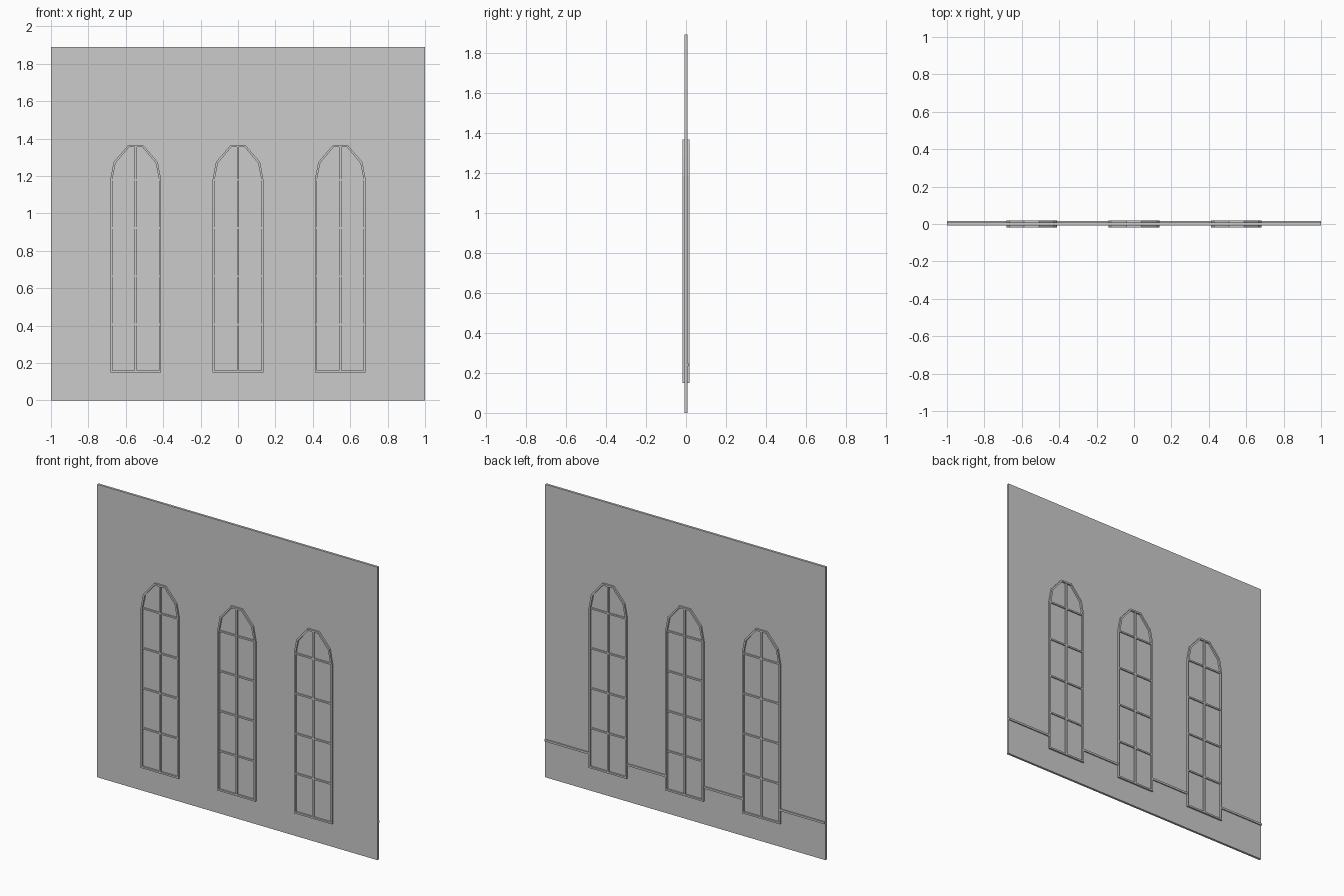
import bpy
import bmesh

cube = bpy.data.objects.get("Cube")
if cube:
    bpy.data.objects.remove(cube, do_unlink=True)

stone = bpy.data.materials.new("light_grey")
stone.use_nodes = True
grey = (0.6, 0.6, 0.6, 1)
stone.diffuse_color = grey
stone.node_tree.nodes["Principled BSDF"].inputs["Base Color"].default_value = grey


def add_object(name, bm):
    bmesh.ops.recalc_face_normals(bm, faces=bm.faces)
    mesh = bpy.data.meshes.new(name)
    bm.to_mesh(mesh)
    bm.free()
    mesh.materials.append(stone)
    obj = bpy.data.objects.new(name, mesh)
    bpy.context.collection.objects.link(obj)
    return obj


def box(name, x, y, z):
    """Box from (low, high) ranges along each axis."""
    bm = bmesh.new()
    bmesh.ops.create_cube(bm, size=1)
    for v in bm.verts:
        v.co = [sum(r) / 2 + c * (r[1] - r[0]) for c, r in zip(v.co, (x, y, z))]
    return add_object(name, bm)


def ring(name, outer, inner, centre, depth):
    """Closed frame between two outlines, extruded to both sides of the wall."""
    bm = bmesh.new()
    loops = [[bm.verts.new((centre + x, y, z)) for x, z in outline]
             for outline, y in ((outer, -depth), (inner, -depth), (inner, depth), (outer, depth))]
    n = len(outer)
    for k in range(4):
        a, b = loops[k], loops[(k + 1) % 4]
        for i in range(n):
            j = (i + 1) % n
            bm.faces.new((a[i], a[j], b[j], b[i]))
    return add_object(name, bm)


def arch(half, bottom, top, inset):
    """Pointed outline with a clipped top, mirrored about its centre."""
    side = [(half - inset, bottom + inset), (half - inset, 1.18),
            (half - 0.018 - inset, 1.275 - inset * 0.5), (0.04 - inset * 0.4, top - inset)]
    return side + [(-x, z) for x, z in reversed(side)]


WALL = 0.0075
FRAME = 0.0185
BAR = 0.015
HALF = 0.136
BOTTOM = 0.15
TOP = 1.365
RIM = 0.011

# Wall panel
box("wall", (-1, 1), (-WALL, WALL), (0, 1.89))

# Three arched windows with frame, mullion and glazing bars
centres = {"right": -0.547, "middle": 0, "left": 0.547}
for side, cx in centres.items():
    ring(side + "_window_frame", arch(HALF, BOTTOM, TOP, 0), arch(HALF, BOTTOM, TOP, RIM), cx, FRAME)
    box(side + "_mullion", (cx - 0.006, cx + 0.006), (-BAR - 0.002, BAR + 0.002),
        (BOTTOM + RIM / 2, TOP - RIM / 2))
    for row in range(4):
        z = 0.406 + row * 0.258
        box(f"{side}_glazing_bar_{row + 1}", (cx - HALF + RIM / 2, cx + HALF - RIM / 2),
            (-BAR, BAR), (z - 0.005, z + 0.005))

# Moulding along the back, broken at the windows
edges = [-1] + [cx + s * HALF for cx in centres.values() for s in (-1, 1)] + [1]
for i in range(0, len(edges), 2):
    box(f"back_moulding_{i // 2 + 1}", (edges[i], edges[i + 1]), (0, BAR), (0.234, 0.247))
